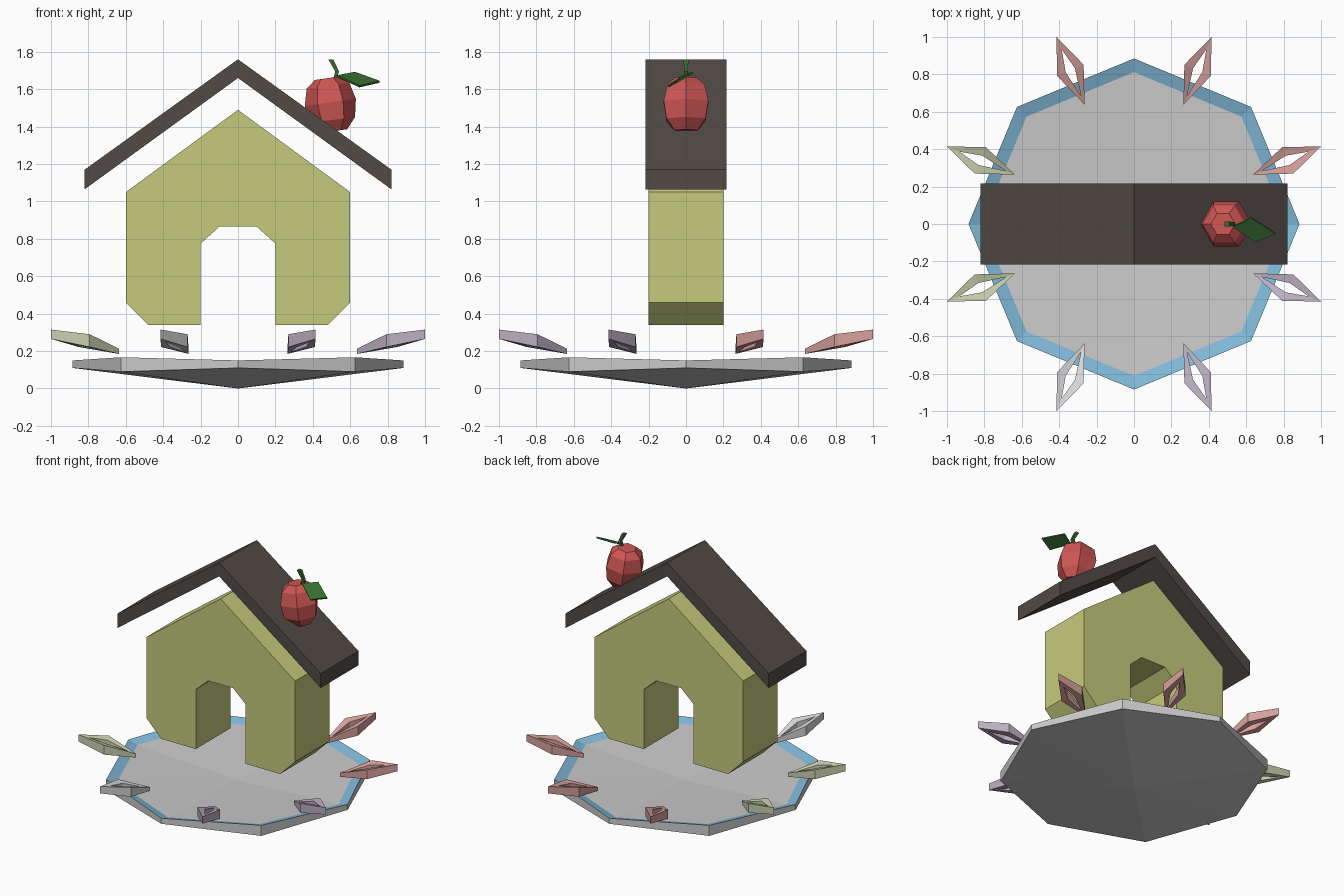
import bpy, bmesh, math
from mathutils import Vector, Matrix

if "Cube" in bpy.data.objects:
    bpy.data.objects.remove(bpy.data.objects["Cube"])


def material(name, r, g, b):
    m = bpy.data.materials.new(name)
    m.diffuse_color = (r, g, b, 1)
    m.use_nodes = True
    m.node_tree.nodes["Principled BSDF"].inputs["Base Color"].default_value = m.diffuse_color
    return m


GRAY = material("stone gray", 0.60, 0.60, 0.60)
BLUE = material("rim blue", 0.22, 0.49, 0.69)
OLIVE = material("wall olive", 0.56, 0.60, 0.20)
BROWN = material("roof brown", 0.085, 0.07, 0.062)
RED = material("apple red", 0.62, 0.095, 0.09)
GREEN = material("leaf green", 0.04, 0.15, 0.03)
PINK = material("petal pink", 0.68, 0.36, 0.34)
LILAC = material("petal lilac", 0.50, 0.43, 0.53)
LIME = material("petal pale green", 0.60, 0.64, 0.44)
WHITE = material("petal white", 0.68, 0.68, 0.68)


def make(name, verts, faces, *mats):
    bm = bmesh.new()
    vs = [bm.verts.new(v) for v in verts]
    for f in faces:
        bm.faces.new([vs[i] for i in f])
    bmesh.ops.recalc_face_normals(bm, faces=bm.faces)
    me = bpy.data.meshes.new(name)
    bm.to_mesh(me)
    bm.free()
    ob = bpy.data.objects.new(name, me)
    bpy.context.collection.objects.link(ob)
    for m in mats:
        me.materials.append(m)
    return ob


def loft(name, rings, mat, loop=False):
    """Join equal rings of points; cap the ends, or loop back to the first ring."""
    n, k = len(rings[0]), len(rings)
    faces = []
    for r in range(k if loop else k - 1):
        a, b = r * n, (r + 1) % k * n
        faces += [(a + i, a + (i + 1) % n, b + (i + 1) % n, b + i) for i in range(n)]
    if not loop:
        faces += [tuple(range(n)), tuple(range((k - 1) * n, k * n))]
    return make(name, [p for r in rings for p in r], faces, mat)


def slab(name, half, depth, mat):
    """Mirror a right-hand outline (ending on x = 0 or not) and extrude along y."""
    outline = half + [(-x, z) for x, z in reversed(half) if x > 0]
    return loft(name, [[(x, y, z) for x, z in outline] for y in (-depth, depth)], mat)


# dish: shallow octagonal shell with a sloping blue rim
def octagon(radius, z_axis, z_diag):
    return [(radius * math.cos(i * math.pi / 4), radius * math.sin(i * math.pi / 4),
             z_diag if i % 2 else z_axis) for i in range(8)]


verts = [(0, 0, 0)] + octagon(0.885, 0.11, 0.09) + octagon(0.885, 0.15, 0.167) \
    + octagon(0.812, 0.13, 0.143) + [(0, 0, 0.09)]
faces = []
for i in range(8):
    j = (i + 1) % 8
    faces += [(0, 1 + j, 1 + i), (17 + i, 17 + j, 25)]
    faces += [(s + i, s + j, s + 8 + j, s + 8 + i) for s in (1, 9)]
dish = make("dish", verts, faces, GRAY, BLUE)
for p in dish.data.polygons:
    if all(9 <= v <= 24 for v in p.vertices):
        p.material_index = 1

# petals: hollow diamond frames around the dish, tipped upward
petal_mats = [PINK, PINK, PINK, LIME, LIME, WHITE, LILAC, LILAC]
for i, mat in enumerate(petal_mats):
    turn = Matrix.Rotation(math.radians(22.5 + 45 * i), 3, 'Z')

    def diamond(r0, r1, w, z0, zm, z1):
        return [turn @ Vector(p) for p in
                ((r0, 0, z0), (0.89, w, zm), (r1, 0, z1), (0.89, -w, zm))]

    loft(f"petal_{i + 1}", [diamond(0.69, 1.082, 0.077, 0.185, 0.222, 0.265),
                            diamond(0.69, 1.082, 0.077, 0.213, 0.29, 0.315),
                            diamond(0.74, 1.01, 0.027, 0.225, 0.28, 0.30),
                            diamond(0.74, 1.01, 0.027, 0.195, 0.222, 0.25)], mat, loop=True)

# house wall with an arched doorway and gable top
slab("house_wall", [(0.1, 0.865), (0.2, 0.775), (0.2, 0.34), (0.48, 0.34),
                    (0.6, 0.46), (0.6, 1.05), (0, 1.49)], 0.2, OLIVE)

# folded roof floating above the gable
roof = [(0, 1.66), (0.82, 1.065), (0.82, 1.17), (0, 1.76), (-0.82, 1.17), (-0.82, 1.065)]
loft("roof", [[(x, y, z) for x, z in roof] for y in (-0.217, 0.217)], BROWN)

# apple: six-sided, leaning slightly on the roof slope
apple = loft("apple", [[(r * math.cos(a * math.pi / 3), r * math.sin(a * math.pi / 3), z)
                        for a in range(6)]
                       for r, z in ((0.07, -0.145), (0.12, -0.085), (0.138, 0.01),
                                    (0.115, 0.10), (0.065, 0.14))], RED)
apple.location = (0.495, 0, 1.52)
apple.rotation_euler = (0, math.radians(-8), 0)

# bent stem
loft("stem", [[(x - w, -w, z), (x + w, -w, z), (x + w, w, z), (x - w, w, z)]
              for x, z, w in ((0.515, 1.64, 0.01), (0.53, 1.695, 0.01), (0.497, 1.758, 0.013))],
     GREEN)

# leaf: thin tilted diamond
leaf = [Vector(p) for p in ((0.53, -0.015, 1.67), (0.65, -0.095, 1.615),
                            (0.757, -0.05, 1.64), (0.625, 0.035, 1.688))]
up = (leaf[1] - leaf[0]).cross(leaf[3] - leaf[0]).normalized() * 0.006
loft("leaf", [[p - up for p in leaf], [p + up for p in leaf]], GREEN)
